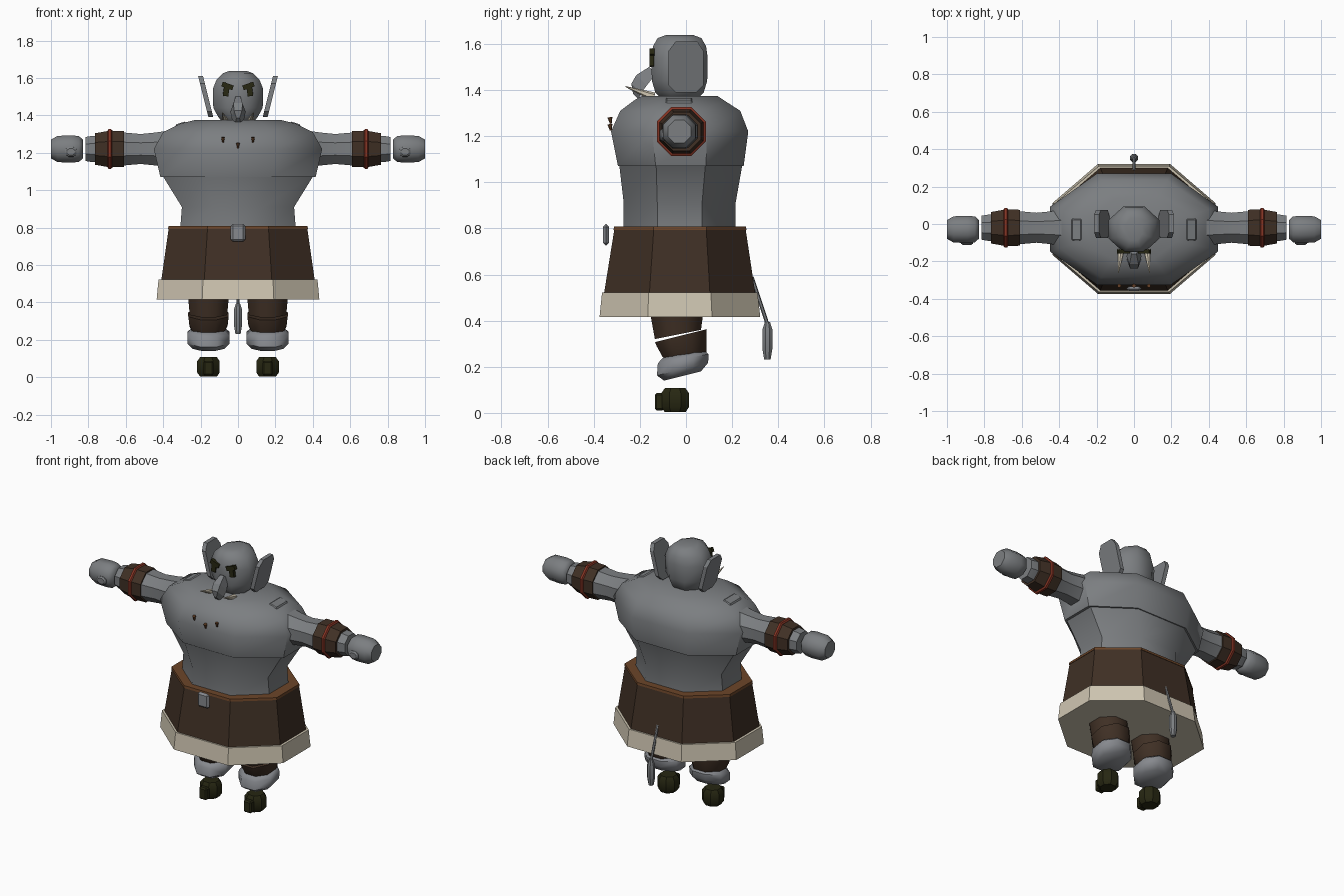
import bpy, bmesh
from math import cos, sin, pi, radians
from mathutils import Vector, Matrix

cube = bpy.data.objects.get("Cube")
if cube:
    bpy.data.objects.remove(cube)


def material(name, rgb):
    m = bpy.data.materials.new(name)
    m.use_nodes = True
    m.diffuse_color = (*rgb, 1)
    m.node_tree.nodes["Principled BSDF"].inputs["Base Color"].default_value = (*rgb, 1)
    return m


SKIN = material("grey skin", (0.2, 0.21, 0.22))
FUR = material("pale grey", (0.24, 0.25, 0.27))
LEATHER = material("dark leather", (0.05, 0.029, 0.018))
HEM = material("cream", (0.62, 0.56, 0.44))
RIM = material("tan leather", (0.15, 0.06, 0.022))
RED = material("red cord", (0.24, 0.035, 0.018))
DARK = material("dark olive", (0.02, 0.02, 0.006))


def finish(bm, name, mat, smooth=35, mirror=False, bevel=0):
    """Turn a bmesh into a shaded object, optionally mirrored across x."""
    bmesh.ops.recalc_face_normals(bm, faces=bm.faces)
    me = bpy.data.meshes.new(name)
    bm.to_mesh(me)
    bm.free()
    me.materials.append(mat)
    if smooth:
        me.shade_smooth()
        me.set_sharp_from_angle(angle=radians(smooth))
    ob = bpy.data.objects.new(name, me)
    bpy.context.collection.objects.link(ob)
    if bevel:
        b = ob.modifiers.new("Bevel", "BEVEL")
        b.width, b.segments = bevel, 1
    if mirror:
        ob.modifiers.new("Mirror", "MIRROR").use_mirror_merge = False
    return ob


def loft(name, rings, mat, **kw):
    """Skin a list of equal-length point rings and cap both ends."""
    bm = bmesh.new()
    loops = [[bm.verts.new(p) for p in r] for r in rings]
    n = len(loops[0])
    for a, b in zip(loops, loops[1:]):
        for i in range(n):
            j = (i + 1) % n
            bm.faces.new((a[i], a[j], b[j], b[i]))
    bm.faces.new(loops[0])
    bm.faces.new(loops[-1])
    return finish(bm, name, mat, **kw)


def body_ring(z, hx, y0, y1):
    """Wide octagon with long front and back sides."""
    c, h = (y0 + y1) / 2, (y1 - y0) / 2
    quarter = [(hx, 0.4 * h), (0.44 * hx, h)]
    pts = quarter + [(-x, y) for x, y in quarter[::-1]]
    pts += [(-x, -y) for x, y in quarter] + [(x, -y) for x, y in quarter[::-1]]
    return [(x, c + y, z) for x, y in pts]


def octagon(center, ru, rv, axis="z", tilt=0):
    """Flat-sided octagon across an axis; tilt slopes it front to back."""
    c, pts = Vector(center), []
    for i in range(8):
        a = (i + 0.5) * pi / 4
        u, v = ru * cos(a) / cos(pi / 8), rv * sin(a) / cos(pi / 8)
        off = {"x": (0, u, v), "y": (u, 0, v), "z": (u, v, tilt * v)}[axis]
        pts.append(c + Vector(off))
    return pts


def arm_part(name, spec, mat, y=-0.02, **kw):
    rings = [octagon((x, y, 1.22), r, r, "x") for x, r in spec]
    return loft(name, rings, mat, mirror=True, **kw)


def box(name, center, size, mat, rot=None, **kw):
    bm = bmesh.new()
    bmesh.ops.create_cube(bm, size=1, matrix=Matrix.Diagonal((*size, 1)))
    if rot:
        bmesh.ops.rotate(bm, verts=bm.verts, matrix=Matrix.Rotation(radians(rot[0]), 3, rot[1]))
    bmesh.ops.translate(bm, verts=bm.verts, vec=center)
    return finish(bm, name, mat, smooth=0, **kw)


def cone(name, base, tip, r0, r1, mat, sides=6, **kw):
    d = Vector(tip) - Vector(base)
    bm = bmesh.new()
    bmesh.ops.create_cone(bm, cap_ends=True, segments=sides, radius1=r0, radius2=r1, depth=d.length)
    m = Matrix.Translation((Vector(base) + Vector(tip)) / 2) @ d.to_track_quat("Z", "Y").to_matrix().to_4x4()
    bmesh.ops.transform(bm, verts=bm.verts, matrix=m)
    return finish(bm, name, mat, **kw)


# Torso
loft("belly", [body_ring(*r) for r in [
    (0.78, 0.31, -0.27, 0.215), (0.91, 0.30, -0.27, 0.215), (1.08, 0.405, -0.29, 0.245)]],
    SKIN, smooth=45)
loft("chest", [body_ring(*r) for r in [
    (1.07, 0.415, -0.295, 0.25), (1.22, 0.45, -0.325, 0.27),
    (1.31, 0.40, -0.285, 0.235), (1.355, 0.31, -0.225, 0.165), (1.375, 0.23, -0.19, 0.135)]],
    SKIN, smooth=50)
box("shoulder_plate", (0.305, -0.03, 1.35), (0.06, 0.12, 0.02), SKIN, rot=(18, "Y"), mirror=True, bevel=0.008)
for i, (x, z) in enumerate([(-0.08, 1.27), (0, 1.24), (0.08, 1.27)]):
    cone(f"chest_bead_{i}", (x, -0.33, z + 0.012), (x, -0.326, z - 0.016), 0.011, 0.004, RIM, smooth=0)

# Skirt, rim and hem
loft("skirt", [body_ring(0.52, 0.41, -0.355, 0.30), body_ring(0.80, 0.37, -0.31, 0.258)], LEATHER, smooth=0)
loft("skirt_rim", [body_ring(0.793, 0.374, -0.314, 0.262), body_ring(0.808, 0.372, -0.312, 0.26)], RIM, smooth=0)
loft("skirt_hem", [body_ring(0.415, 0.435, -0.375, 0.322), body_ring(0.522, 0.425, -0.364, 0.31)], HEM, smooth=0)
box("buckle", (0, -0.347, 0.772), (0.08, 0.025, 0.094), FUR, bevel=0.012)

# Head
loft("head", [octagon((0, -0.028, z), rx, ry) for z, rx, ry in [
    (1.35, 0.07, 0.07), (1.39, 0.105, 0.105), (1.44, 0.132, 0.12), (1.54, 0.135, 0.122),
    (1.59, 0.115, 0.115), (1.625, 0.08, 0.095), (1.638, 0.045, 0.06)]], SKIN, smooth=60)
outline = [(-0.045, 1.39), (0.045, 1.39), (0.075, 1.42), (0.075, 1.57),
           (0.05, 1.61), (-0.045, 1.61), (-0.075, 1.57), (-0.075, 1.42)]
loft("ear", [[(x + 0.25 * (z - 1.39), y, z) for y, z in outline] for x in (0.132, 0.158)],
     SKIN, smooth=0, mirror=True)
loft("nose", [[(-w, y, z), (w, y, z), (w * 0.6, y - d, z + d), (-w * 0.6, y - d, z + d)] for y, z, w, d in [
    (-0.13, 1.47, 0.022, 0.03), (-0.17, 1.42, 0.04, 0.045), (-0.195, 1.385, 0.036, 0.042),
    (-0.205, 1.36, 0.014, 0.025)]], SKIN, smooth=0)
cone("tusk", (0.07, -0.14, 1.37), (0.083, -0.262, 1.415), 0.02, 0.002, HEM, mirror=True)
box("brow", (0.056, -0.148, 1.557), (0.062, 0.022, 0.026), DARK, rot=(-20, "Y"), mirror=True)
box("eye", (0.063, -0.148, 1.53), (0.03, 0.02, 0.055), DARK, rot=(-8, "Y"), mirror=True)

# Arms
arm_part("upper_arm", [(0.36, 0.10), (0.44, 0.088), (0.52, 0.08), (0.60, 0.087), (0.64, 0.09)], SKIN)
arm_part("bracer", [(0.61, 0.096), (0.685, 0.098), (0.765, 0.084)], LEATHER, smooth=0)
arm_part("bracer_cord", [(0.673, 0.098), (0.678, 0.106), (0.692, 0.106), (0.697, 0.098)], RED, smooth=0)
arm_part("wrist", [(0.75, 0.07), (0.78, 0.07), (0.815, 0.064)], SKIN)
arm_part("hand", [(0.83, 0.05), (0.85, 0.069), (0.89, 0.073), (0.965, 0.07), (1.0, 0.05)], SKIN, y=-0.029, smooth=50)
loft("thumb", [octagon((0.893, y, 1.205), r, r * 0.8, "y") for y, r in [(-0.08, 0.034), (-0.105, 0.032), (-0.113, 0.022)]],
     SKIN, mirror=True)


# Legs
def leg_part(name, spec, mat, **kw):
    rings = [octagon((0.158, y, z), rx, ry, "z", t) for z, y, rx, ry, t in spec]
    return loft(name, rings, mat, mirror=True, **kw)


leg_part("thigh", [(0.34, -0.035, 0.10, 0.10, 0.2), (0.42, -0.04, 0.108, 0.113, 0)], LEATHER, smooth=50)
leg_part("calf_wrap", [(0.24, -0.015, 0.085, 0.085, 0), (0.278, -0.02, 0.102, 0.108, -0.12),
                       (0.335, -0.022, 0.108, 0.112, 0.25)], LEATHER, smooth=50)
leg_part("ankle_cuff", [(0.16, -0.015, 0.085, 0.08, 0.25), (0.19, -0.015, 0.112, 0.111, 0.25),
                        (0.235, -0.012, 0.112, 0.11, 0.18), (0.255, -0.01, 0.09, 0.09, 0.18)], FUR, smooth=50)
leg_part("foot", [(0.003, -0.047, 0.045, 0.045, 0), (0.025, -0.047, 0.06, 0.06, 0),
                  (0.085, -0.047, 0.06, 0.06, 0), (0.107, -0.047, 0.045, 0.045, 0)], DARK)
box("toe", (0.158, -0.115, 0.048), (0.055, 0.04, 0.076), DARK, mirror=True, bevel=0.008)

# Tail
cone("tail", (0, 0.285, 0.59), (0, 0.353, 0.385), 0.008, 0.008, SKIN)
loft("tail_tuft", [octagon((0, 0.353, z), r, r) for z, r in [
    (0.232, 0.014), (0.28, 0.022), (0.36, 0.022), (0.395, 0.011)]], SKIN)
